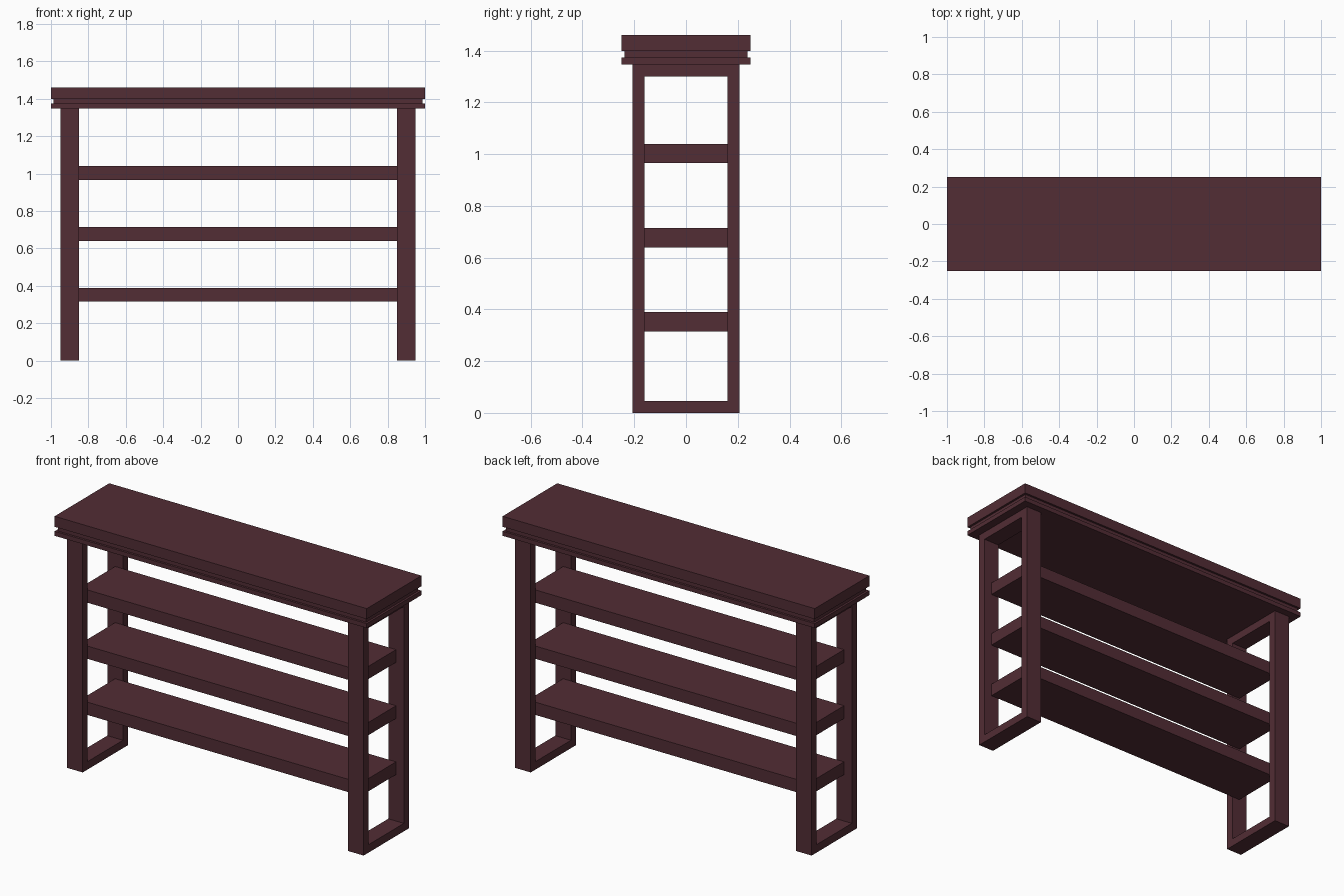
import bpy
import bmesh

if "Cube" in bpy.data.objects:
    bpy.data.objects.remove(bpy.data.objects["Cube"])

wood = bpy.data.materials.new("dark_red_wood")
wood.diffuse_color = (0.084, 0.026, 0.035, 1.0)
wood.use_nodes = True
wood.node_tree.nodes["Principled BSDF"].inputs["Base Color"].default_value = wood.diffuse_color


def finish(name, bm):
    bmesh.ops.recalc_face_normals(bm, faces=bm.faces)
    mesh = bpy.data.meshes.new(name)
    bm.to_mesh(mesh)
    bm.free()
    mesh.materials.append(wood)
    obj = bpy.data.objects.new(name, mesh)
    bpy.context.collection.objects.link(obj)
    return obj


def board(name, half_x, half_y, z0, z1):
    """Flat board centred on x = y = 0 between two heights."""
    bm = bmesh.new()
    bmesh.ops.create_cube(bm, size=1)
    for v in bm.verts:
        v.co = (v.co.x * 2 * half_x, v.co.y * 2 * half_y,
                z0 if v.co.z < 0 else z1)
    return finish(name, bm)


def frame(name, x0, x1, half_y, height, t):
    """Rectangular ring in the yz plane, extruded along x."""
    bm = bmesh.new()
    outer = [(-half_y, 0), (half_y, 0), (half_y, height), (-half_y, height)]
    i = half_y - t
    inner = [(-i, t), (i, t), (i, height - t), (-i, height - t)]
    rings = [[bm.verts.new((x, y, z)) for y, z in loop]
             for x, loop in ((x0, outer), (x1, outer), (x1, inner), (x0, inner))]
    for r in range(4):
        a, b = rings[r], rings[(r + 1) % 4]
        for k in range(4):
            n = (k + 1) % 4
            bm.faces.new((a[k], a[n], b[n], b[k]))
    return finish(name, bm)


# Leg frames at both ends
frame("left_leg_frame", -0.95, -0.85, 0.207, 1.347, 0.046)
frame("right_leg_frame", 0.85, 0.95, 0.207, 1.347, 0.046)

# Three shelves held between the legs
for n, z in enumerate((0.315, 0.64, 0.965)):
    board(f"shelf_{n + 1}", 0.9, 0.161, z, z + 0.074)

# Stepped top: lower moulding, recessed band, thick tabletop
board("lower_moulding", 1.0, 0.25, 1.347, 1.373)
board("recessed_band", 0.9875, 0.2375, 1.373, 1.399)
board("tabletop", 1.0, 0.25, 1.399, 1.46)
